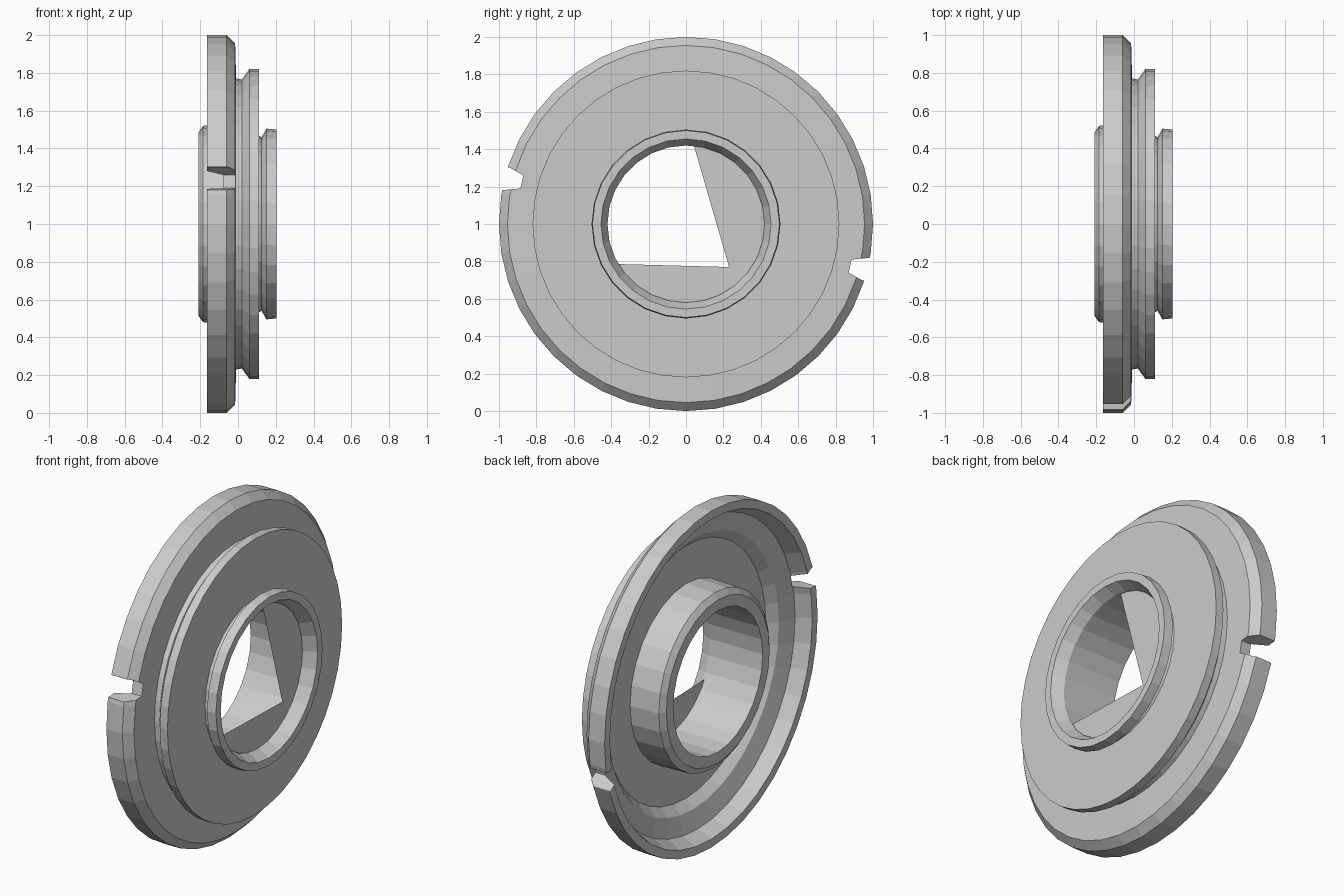
import bpy, bmesh
from math import sin, cos, pi, atan2

if "Cube" in bpy.data.objects:
    bpy.data.objects.remove(bpy.data.objects["Cube"])

CZ = 1.0  # height of the wheel axis


def make_object(name, bm):
    bmesh.ops.recalc_face_normals(bm, faces=bm.faces)
    mesh = bpy.data.meshes.new(name)
    bm.to_mesh(mesh)
    bm.free()
    ob = bpy.data.objects.new(name, mesh)
    bpy.context.collection.objects.link(ob)
    return ob


def lathe(name, profile, sides):
    """Spin a closed (x, radius) profile around the x axis."""
    bm = bmesh.new()
    rings = [[bm.verts.new((x, r * cos(2 * pi * i / sides), CZ + r * sin(2 * pi * i / sides)))
              for x, r in profile] for i in range(sides)]
    n = len(profile)
    for i in range(sides):
        a, b = rings[i], rings[(i + 1) % sides]
        for j in range(n):
            k = (j + 1) % n
            bm.faces.new((a[j], a[k], b[k], b[j]))
    return make_object(name, bm)


# Outer flange, stepped plate and hollow back in one turned body
flange = lathe("flange_plate", [
    (-0.165, 0.95), (-0.165, 1.0), (-0.06, 1.0), (-0.015, 0.955),
    (-0.01, 0.77), (0.02, 0.765), (0.06, 0.82), (0.11, 0.82),
    (0.11, 0.46), (0.0, 0.46), (0.0, 0.75), (-0.05, 0.80), (-0.08, 0.91)], 40)

# Central hub sleeve
lathe("hub_sleeve", [
    (-0.21, 0.42), (-0.21, 0.485), (-0.185, 0.52), (0.0, 0.525),
    (0.105, 0.47), (0.125, 0.46), (0.15, 0.505), (0.205, 0.50),
    (0.205, 0.455), (0.14, 0.42)], 28)

# Two opposite notches right through the rim
for side in (1, -1):
    bm = bmesh.new()
    pts = [(0.885, -0.19), (1.1, -0.17), (1.1, -0.33), (0.94, -0.30), (0.87, -0.26)]
    ends = [[bm.verts.new((x, side * y, CZ + side * z)) for y, z in pts] for x in (-0.3, 0.05)]
    bm.faces.new(ends[0])
    bm.faces.new(ends[1][::-1])
    for i in range(len(pts)):
        k = (i + 1) % len(pts)
        bm.faces.new((ends[0][i], ends[1][i], ends[1][k], ends[0][k]))
    cutter = make_object("notch_cutter", bm)
    cutter.hide_render = True
    cutter.hide_set(True)
    mod = flange.modifiers.new("notch", 'BOOLEAN')
    mod.operation = 'DIFFERENCE'
    mod.solver = 'EXACT'
    mod.object = cutter

# Thin web partly closing the bore: arc along the bore, then one inner corner
bm = bmesh.new()
a0, a1, steps = atan2(0.41, 0.04), atan2(-0.21, -0.36), 18
arc = [bm.verts.new((0.13, 0.425 * cos(a0 + (a1 - a0) * i / steps),
                     CZ + 0.425 * sin(a0 + (a1 - a0) * i / steps))) for i in range(steps + 1)]
corner = bm.verts.new((0.13, 0.23, CZ - 0.23))
for p, q in zip(arc, arc[1:]):
    bm.faces.new((corner, q, p))
make_object("bore_web", bm)
